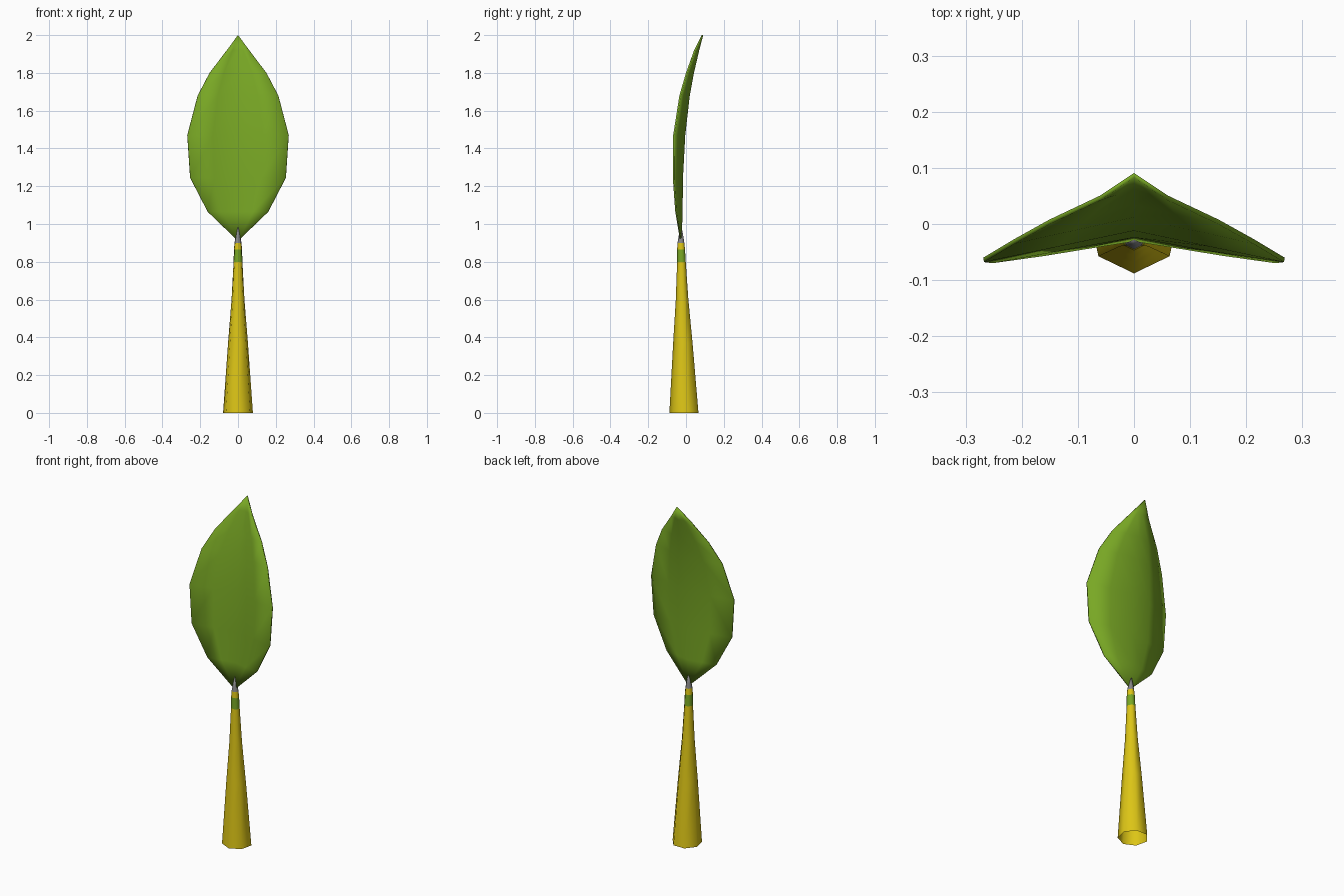
import bpy, bmesh, math

cube = bpy.data.objects.get("Cube")
if cube:
    bpy.data.objects.remove(cube, do_unlink=True)


def material(name, rgb):
    m = bpy.data.materials.new(name)
    m.use_nodes = True
    m.diffuse_color = (*rgb, 1)
    bsdf = m.node_tree.nodes["Principled BSDF"]
    bsdf.inputs["Base Color"].default_value = (*rgb, 1)
    bsdf.inputs["Roughness"].default_value = 0.8
    return m


GREEN = material("leaf green", (0.19, 0.39, 0.018))
YELLOW = material("stem yellow", (0.72, 0.56, 0.008))
GREY = material("tip grey", (0.24, 0.24, 0.24))


def finish(bm, name, mat, angle):
    bmesh.ops.recalc_face_normals(bm, faces=bm.faces)
    me = bpy.data.meshes.new(name)
    bm.to_mesh(me)
    bm.free()
    ob = bpy.data.objects.new(name, me)
    bpy.context.collection.objects.link(ob)
    me.materials.append(mat)
    bpy.ops.object.select_all(action='DESELECT')
    ob.select_set(True)
    bpy.context.view_layer.objects.active = ob
    bpy.ops.object.shade_smooth_by_angle(angle=math.radians(angle))
    return ob


def tube(name, rings, mat, tip=None, sides=7):
    """Open seven-sided shell through rings of (z, radius, centre y)."""
    bm = bmesh.new()
    loops = []
    for z, r, cy in rings:
        loops.append([bm.verts.new((r * math.sin(a), cy - r * math.cos(a), z))
                      for a in (2 * math.pi * i / sides for i in range(sides))])
    for lo, hi in zip(loops, loops[1:]):
        for i in range(sides):
            j = (i + 1) % sides
            bm.faces.new((lo[i], lo[j], hi[j], hi[i]))
    if tip:
        t = bm.verts.new(tip)
        for i in range(sides):
            bm.faces.new((loops[-1][i], loops[-1][(i + 1) % sides], t))
    return finish(bm, name, mat, 60)


# Tapered stem, its green band, yellow collar and grey spike
tube("stem", [(0, 0.081, -0.007), (0.37, 0.054, -0.014),
              (0.60, 0.035, -0.019), (0.80, 0.024, -0.023)], YELLOW)
tube("stem_band", [(0.80, 0.024, -0.023), (0.865, 0.022, -0.025)], GREEN)
tube("stem_collar", [(0.865, 0.022, -0.025), (0.90, 0.019, -0.026)], YELLOW)
tube("spike", [(0.90, 0.019, -0.026), (0.93, 0.014, -0.026)], GREY, (0, -0.026, 1.0))

# Leaf rows: z, half width, midrib y, edge y
ROWS = [(1.065, 0.16, -0.022, -0.053), (1.245, 0.253, -0.020, -0.066),
        (1.47, 0.268, -0.008, -0.064), (1.68, 0.213, 0.016, -0.031),
        (1.80, 0.15, 0.038, 0.004), (1.92, 0.059, 0.066, 0.047)]
bm = bmesh.new()
base = bm.verts.new((0, -0.027, 0.91))
apex = bm.verts.new((0, 0.087, 2.0))
grid = [[bm.verts.new((w * t, my + (ey - my) * abs(t), z)) for t in (-1, -0.5, 0, 0.5, 1)]
        for z, w, my, ey in ROWS]
for i in range(4):
    bm.faces.new((base, grid[0][i + 1], grid[0][i]))
    bm.faces.new((apex, grid[-1][i], grid[-1][i + 1]))
    for lo, hi in zip(grid, grid[1:]):
        bm.faces.new((lo[i], lo[i + 1], hi[i + 1], hi[i]))
leaf = finish(bm, "leaf", GREEN, 60)
thick = leaf.modifiers.new("thickness", 'SOLIDIFY')
thick.thickness = 0.008
thick.offset = 0
